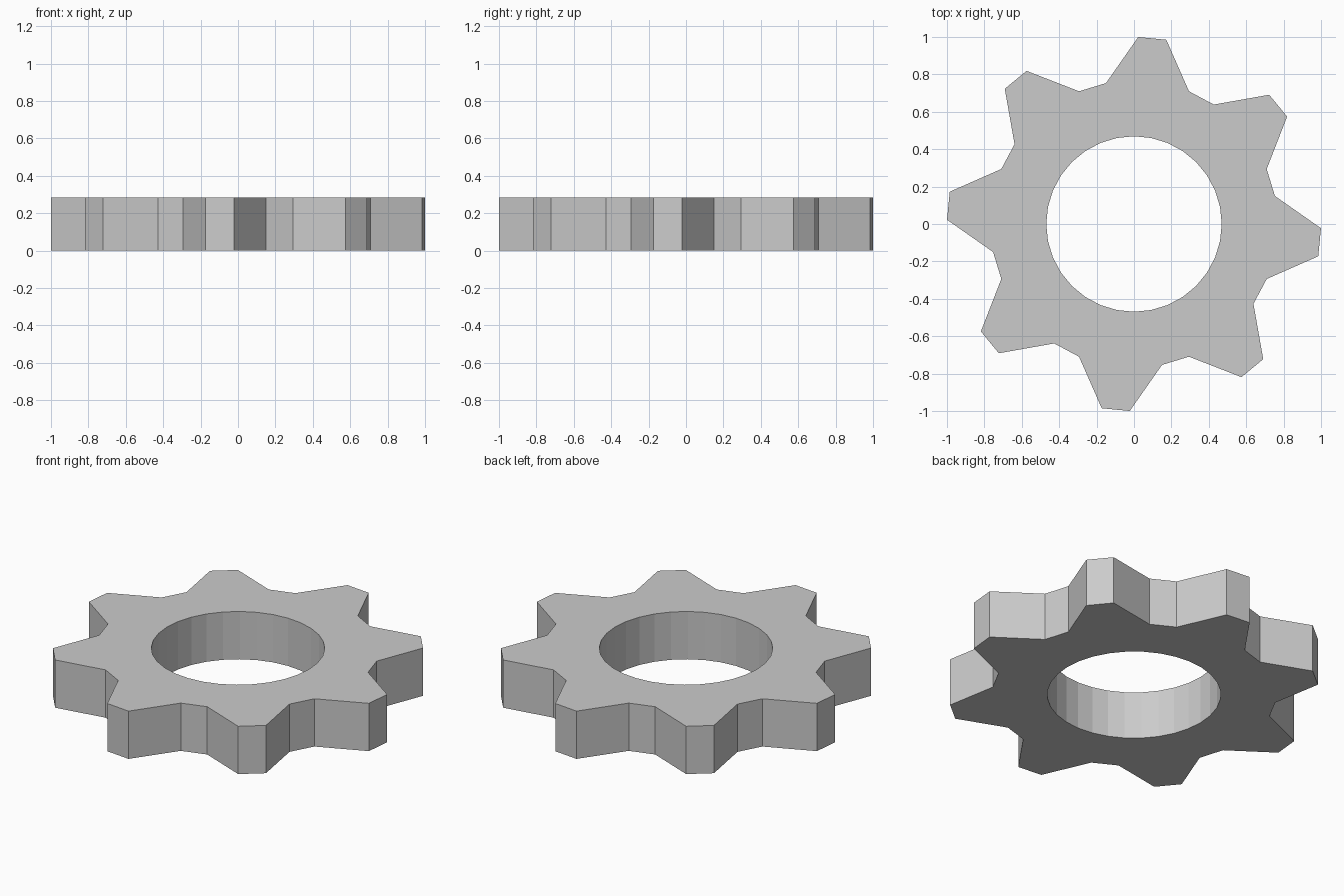
import bpy, bmesh
from math import radians, sin, cos

if "Cube" in bpy.data.objects:
    bpy.data.objects.remove(bpy.data.objects["Cube"])

TEETH = 8
ROOT_R, TIP_R, HOLE_R = 0.768, 1.0, 0.469
HEIGHT = 0.285
TAPER = 1.3                      # degrees each tip corner is pulled inward
PITCH = 360 / TEETH


def polar(radius, degrees):
    a = radians(degrees)
    return radius * cos(a), radius * sin(a)


# Four matching steps per tooth: two in the valley, two on the tip
outer, inner = [], []
for t in range(TEETH):
    for step, (radius, shift) in enumerate(
            [(ROOT_R, 0), (ROOT_R, 0), (TIP_R, TAPER), (TIP_R, -TAPER)]):
        angle = PITCH * (t + (step + 1) / 4)
        outer.append(polar(radius, angle + shift))
        inner.append(polar(HOLE_R, angle))

# Flat toothed ring, extruded upwards
bm = bmesh.new()
out_v = [bm.verts.new((x, y, 0)) for x, y in outer]
in_v = [bm.verts.new((x, y, 0)) for x, y in inner]
n = len(out_v)
for i in range(n):
    j = (i + 1) % n
    bm.faces.new((out_v[i], out_v[j], in_v[j], in_v[i]))
ext = bmesh.ops.extrude_face_region(bm, geom=bm.faces[:], use_keep_orig=True)
top = [g for g in ext["geom"] if isinstance(g, bmesh.types.BMVert)]
bmesh.ops.translate(bm, verts=top, vec=(0, 0, HEIGHT))
bmesh.ops.recalc_face_normals(bm, faces=bm.faces[:])

mesh = bpy.data.meshes.new("gear")
bm.to_mesh(mesh)
bm.free()
gear = bpy.data.objects.new("gear", mesh)
bpy.context.collection.objects.link(gear)
